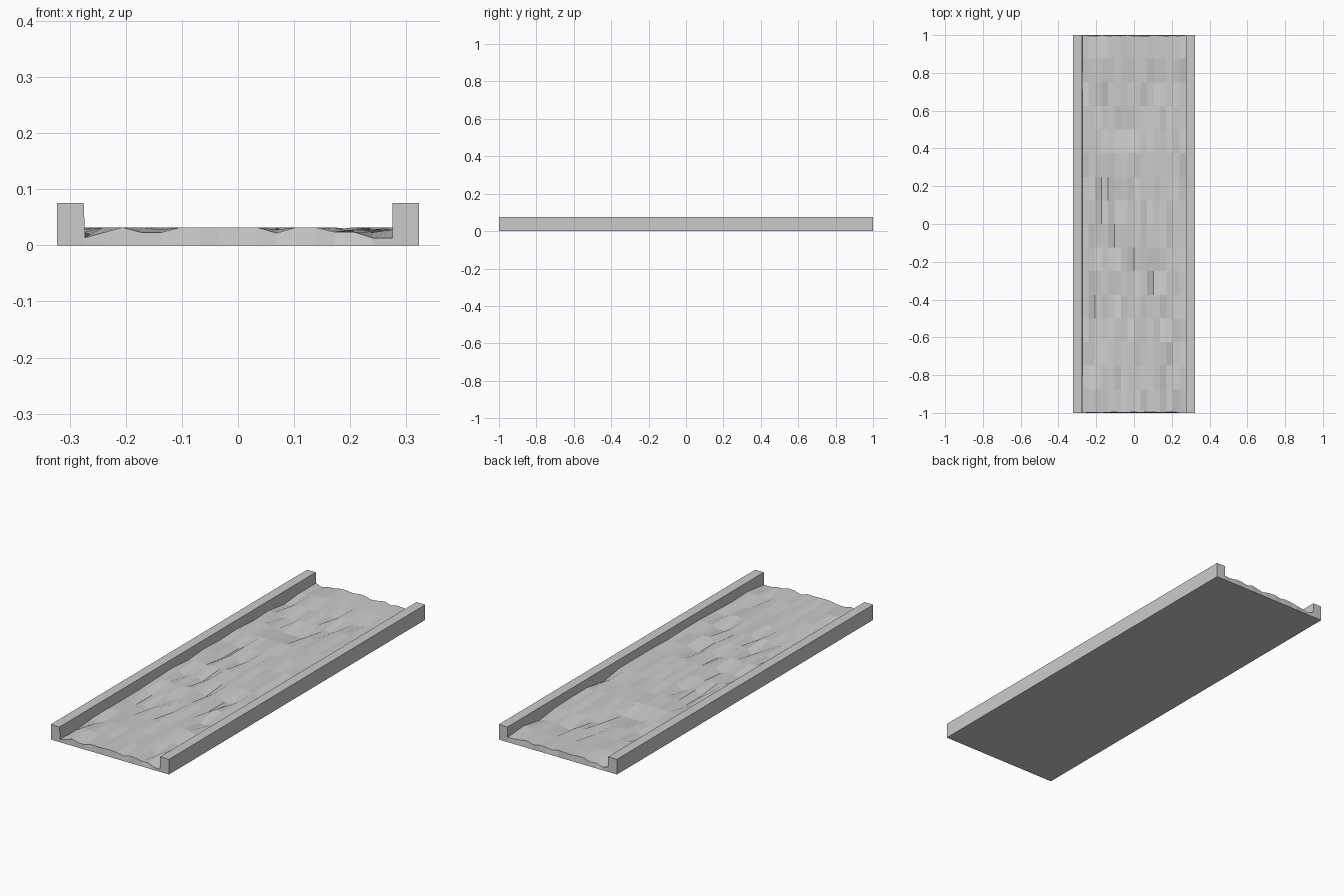
import bpy, bmesh, random
from mathutils import Matrix

if "Cube" in bpy.data.objects:
    bpy.data.objects.remove(bpy.data.objects["Cube"])

random.seed(4)
N = 16                 # cells each way in the rough bed
HALF_W, TOP = 0.275, 0.032
FRONT = [.013, .0225, .032, .023, .023, .032, .032, .032, .032,
         .032, .022, .032, .032, .024, .024, .013, .013]


def finish(bm, name):
    bmesh.ops.recalc_face_normals(bm, faces=bm.faces)
    mesh = bpy.data.meshes.new(name)
    bm.to_mesh(mesh)
    bm.free()
    obj = bpy.data.objects.new(name, mesh)
    bpy.context.collection.objects.link(obj)
    return obj


# Side rails
def rail(name, side):
    bm = bmesh.new()
    bmesh.ops.create_cube(bm, size=1, matrix=Matrix.Translation((side * 0.299, 0, 0.0375))
                          @ Matrix.Diagonal((0.048, 2, 0.075, 1)))
    # left rail's inner face leans slightly into the channel
    if side < 0:
        for v in bm.verts:
            if v.co.x > -0.28 and v.co.z < 0.01:
                v.co.x += 0.003
    return finish(bm, name)


rail("left_rail", -1)
rail("right_rail", 1)

# Uneven channel bed: flat underside, worn top with clamped random heights
bm = bmesh.new()
bmesh.ops.create_grid(bm, x_segments=N, y_segments=N, size=1,
                      matrix=Matrix.Diagonal((HALF_W, 1, 1, 1)))
ext = bmesh.ops.extrude_face_region(bm, geom=bm.faces[:], use_keep_orig=True)
top = [g for g in ext["geom"] if isinstance(g, bmesh.types.BMVert)]
for v in top:
    i = round((v.co.x / HALF_W + 1) * N / 2)
    j = round((v.co.y + 1) * N / 2)
    if j == 0:
        v.co.z = FRONT[i]
    else:
        v.co.z = random.choice([TOP, TOP, 0.028, 0.023, 0.023, 0.013])
    # slightly ragged ends
    if j in (0, N) and 0 < i < N:
        v.co.y *= 1 - random.uniform(0, 0.006)
finish(bm, "channel_bed")
